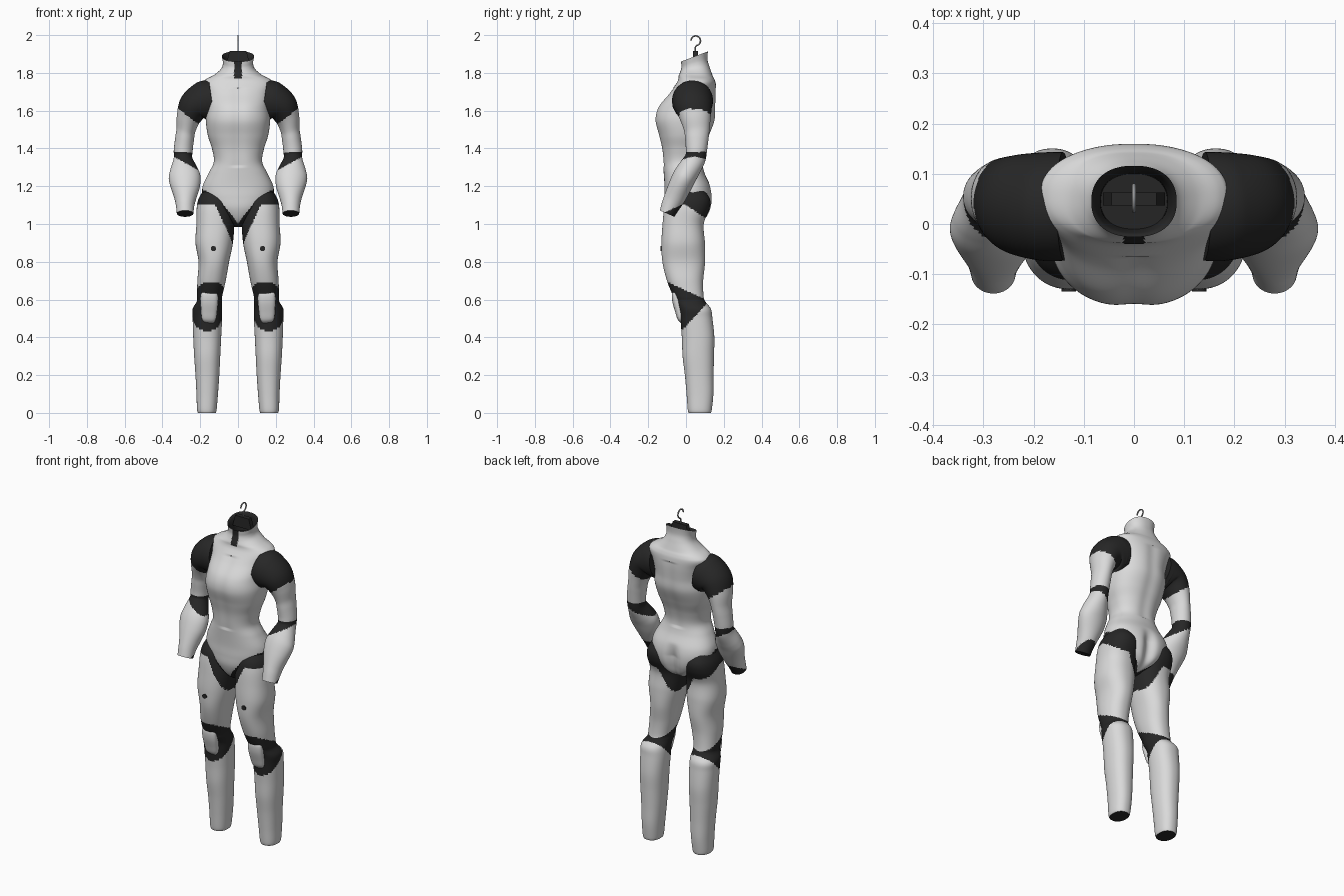
import bpy, bmesh, math
from mathutils import Vector


def material(name, r, g, b):
    m = bpy.data.materials.new(name)
    m.diffuse_color = (r, g, b, 1)
    return m


LIGHT = material("light grey", 0.70, 0.70, 0.70)
DARK = material("charcoal", 0.02, 0.02, 0.02)
METAL = material("metal grey", 0.30, 0.30, 0.30)
X, Y, Z = Vector((1, 0, 0)), Vector((0, 1, 0)), Vector((0, 0, 1))


def spline(keys, steps):
    """Catmull-Rom resampling of key tuples."""
    out, n = [], len(keys)
    for i in range(n - 1):
        p0, p1, p2, p3 = (keys[max(0, min(n - 1, i + k))] for k in (-1, 0, 1, 2))
        for s in range(steps):
            t = s / steps
            out.append([0.5 * (2 * b + (c - a) * t + (2 * a - 5 * b + 4 * c - d) * t * t
                               + (3 * b - a - 3 * c + d) * t ** 3)
                        for a, b, c, d in zip(p0, p1, p2, p3)])
    return out + [list(keys[-1])]


def finish(name, bm, mats, rule=None, inside=False):
    bmesh.ops.recalc_face_normals(bm, faces=bm.faces)
    if inside:
        bmesh.ops.reverse_faces(bm, faces=bm.faces)
    bm.normal_update()
    if rule:
        for f in bm.faces:
            f.material_index = int(rule(f.calc_center_median(), f.normal))
    me = bpy.data.meshes.new(name)
    bm.to_mesh(me)
    bm.free()
    for m in mats:
        me.materials.append(m)
    ob = bpy.data.objects.new(name, me)
    bpy.context.collection.objects.link(ob)
    bpy.ops.object.select_all(action='DESELECT')
    ob.select_set(True)
    bpy.context.view_layer.objects.active = ob
    bpy.ops.object.shade_smooth_by_angle(angle=math.radians(45))
    return ob


def loft(name, keys, mats, rule=None, seg=64, steps=6, power=2.0, ref=None,
         side=1, shape=None, cap_end=True, inside=False):
    """Skin through keys (x, y, z, ru, rv); rings are level unless ref is given."""
    bm = bmesh.new()
    path = spline(keys, steps)
    cs = [Vector(p[:3]) for p in path]
    rings = []
    for i, p in enumerate(path):
        u, v = X, Y
        if ref:
            t = (cs[min(i + 1, len(cs) - 1)] - cs[max(i - 1, 0)]).normalized()
            v = (ref - t * ref.dot(t)).normalized()
            u = v.cross(t)
        ring = []
        for k in range(seg):
            a = 2 * math.pi * k / seg
            c, s = math.cos(a), math.sin(a)
            co = cs[i] + u * p[3] * math.copysign(abs(c) ** (2 / power), c) \
                + v * p[4] * math.copysign(abs(s) ** (2 / power), s)
            if shape:
                co = shape(co)
            ring.append(bm.verts.new((co.x * side, co.y, co.z)))
        rings.append(ring)
    for a, b in zip(rings, rings[1:]):
        for k in range(seg):
            bm.faces.new((a[k], a[(k + 1) % seg], b[(k + 1) % seg], b[k]))
    bm.faces.new(rings[0])
    if cap_end:
        bm.faces.new(rings[-1])
    # rules are written for the +x side
    r = (lambda c, n: rule(Vector((c.x * side, c.y, c.z)), n)) if rule else None
    return finish(name, bm, mats, r, inside)


def level(rows):
    return [(x, y, z, ru, rv) for z, x, y, ru, rv in rows]


# Torso: slanted collar, soft groove down the back
def torso_shape(co):
    co = co.copy()
    k = max(0.0, min(1.0, (co.z - 1.78) / 0.09))
    z0 = co.z
    co.z += k * 0.38 * (co.y - 0.045)
    groove = math.exp(-(co.x / 0.035) ** 2)
    if co.y > 0.03 and z0 < 1.22:
        co.y -= 0.028 * groove * min(1, (1.22 - z0) / 0.08)
    elif 1.3 < z0 < 1.72:
        co.y -= math.copysign(0.006, co.y) * groove
    return co


def torso_rule(c, n):
    ax = abs(c.x)
    zipper = ax < 0.021 and c.y < 0.04 and c.z > 1.77
    hip = c.z < 1.0 + 1.55 * ax - 3.1 * ax * ax - 0.6 * max(0, c.y)
    return zipper or hip


loft("torso", level([
    (0.985, 0, 0.0, 0.02, 0.05), (1.02, 0, 0.012, 0.065, 0.10),
    (1.08, 0, 0.012, 0.145, 0.124), (1.14, 0, 0.013, 0.185, 0.128),
    (1.20, 0, 0.008, 0.187, 0.122), (1.27, 0, -0.010, 0.155, 0.108),
    (1.33, 0, -0.018, 0.128, 0.105), (1.40, 0, -0.015, 0.138, 0.115),
    (1.47, 0, -0.010, 0.160, 0.136), (1.55, 0, -0.005, 0.170, 0.160),
    (1.62, 0, 0.005, 0.163, 0.153), (1.69, 0, 0.035, 0.170, 0.126),
    (1.74, 0, 0.052, 0.188, 0.106), (1.765, 0, 0.055, 0.172, 0.096),
    (1.79, 0, 0.050, 0.125, 0.088), (1.82, 0, 0.047, 0.090, 0.077),
    (1.85, 0, 0.045, 0.080, 0.069), (1.887, 0, 0.045, 0.085, 0.071)]),
    [LIGHT, DARK], torso_rule, seg=128, steps=8, power=2.3,
    shape=torso_shape, cap_end=False)

# Collar lining
loft("collar_lining", level([
    (1.80, 0, 0.045, 0.066, 0.055), (1.84, 0, 0.045, 0.068, 0.058),
    (1.875, 0, 0.045, 0.076, 0.063), (1.887, 0, 0.045, 0.085, 0.071)]),
    [DARK], power=2.3, shape=torso_shape, cap_end=False, inside=True)


def arm_rule(c, n):
    dx = c.x - 0.292
    shoulder = c.z > 1.57 + 0.75 * (c.x - 0.265)
    elbow = abs(c.z - (1.355 + 0.3 * dx)) < 0.025 - 0.25 * dx
    cuff = c.z < 1.068 + 0.45 * (c.y + 0.1)
    return shoulder or elbow or cuff


def leg_rule(c, n):
    hip = c.z > 1.1 - 0.65 * max(0, c.y) - 2.2 * max(0, 0.12 - c.x) and c.z > 0.86
    knee = 0.46 + 1.08 * c.y < c.z < 0.648 - 0.47 * c.y
    sole = n.z < -0.8 and c.z < 0.02
    return hip or knee or sole


for side, tag in ((1, "left"), (-1, "right")):
    # Arm with shoulder, elbow band and cuff
    loft(tag + "_arm", [
        (0.14, 0.035, 1.655, 0.105, 0.108), (0.18, 0.035, 1.648, 0.108, 0.108),
        (0.23, 0.040, 1.622, 0.087, 0.100), (0.260, 0.050, 1.565, 0.066, 0.083),
        (0.275, 0.057, 1.50, 0.051, 0.068), (0.283, 0.057, 1.45, 0.050, 0.062),
        (0.290, 0.055, 1.39, 0.050, 0.056), (0.291, 0.048, 1.345, 0.050, 0.055),
        (0.287, 0.016, 1.29, 0.072, 0.060), (0.283, -0.008, 1.25, 0.084, 0.062),
        (0.279, -0.032, 1.20, 0.078, 0.061), (0.279, -0.060, 1.14, 0.059, 0.056),
        (0.280, -0.080, 1.10, 0.049, 0.050), (0.280, -0.100, 1.055, 0.044, 0.042)],
        [LIGHT, DARK], arm_rule, steps=8, ref=Y, side=side)

    # Leg from hip to ankle
    loft(tag + "_leg", level([
        (1.175, 0.130, 0.015, 0.055, 0.085), (1.13, 0.122, 0.012, 0.088, 0.115),
        (1.08, 0.121, 0.004, 0.098, 0.120), (1.00, 0.120, -0.015, 0.100, 0.109),
        (0.90, 0.126, -0.015, 0.099, 0.115), (0.80, 0.128, -0.012, 0.081, 0.113),
        (0.70, 0.140, -0.005, 0.075, 0.096), (0.62, 0.150, 0.012, 0.067, 0.081),
        (0.59, 0.151, 0.022, 0.067, 0.080), (0.55, 0.162, 0.047, 0.078, 0.085),
        (0.50, 0.162, 0.055, 0.078, 0.085), (0.40, 0.163, 0.064, 0.074, 0.086),
        (0.30, 0.163, 0.065, 0.069, 0.083), (0.20, 0.162, 0.070, 0.063, 0.076),
        (0.10, 0.163, 0.074, 0.057, 0.071), (0.02, 0.165, 0.073, 0.052, 0.064),
        (0.0, 0.165, 0.073, 0.047, 0.059)]),
        [LIGHT, DARK], leg_rule, seg=96, steps=10, power=2.25, side=side)

    # Knee pad
    loft(tag + "_knee_pad", [
        (0.152, -0.056, 0.645, 0.030, 0.010), (0.152, -0.055, 0.630, 0.043, 0.020),
        (0.152, -0.047, 0.590, 0.046, 0.025), (0.153, -0.034, 0.540, 0.043, 0.024),
        (0.154, -0.024, 0.500, 0.038, 0.021), (0.155, -0.018, 0.480, 0.026, 0.010)],
        [LIGHT], seg=32, power=2.6, ref=Y, side=side)

    # Small round patch on the thigh
    loft(tag + "_thigh_patch", [
        (0.13 * side, -0.125, 0.87, 0.014, 0.014),
        (0.13 * side, -0.134, 0.87, 0.014, 0.014)],
        [DARK], seg=20, steps=1, ref=Z)

# Hanger: bar inside the collar and a wire hook
bm = bmesh.new()
bmesh.ops.create_cube(bm, size=1)
for v in bm.verts:
    w = 0.045 if v.co.z > 0 else 0.062
    v.co = Vector((math.copysign(w, v.co.x), 0.05 + v.co.y * 0.026,
                   1.915 if v.co.z > 0 else 1.85))
finish("hanger_bar", bm, [DARK])
loft("hanger_hook", [(0, y, z, 0.004, 0.004) for y, z in (
    (0.050, 1.90), (0.050, 1.925), (0.052, 1.941), (0.068, 1.951), (0.077, 1.969),
    (0.069, 1.988), (0.051, 1.996), (0.033, 1.988), (0.026, 1.971))],
    [METAL], seg=10, steps=4, ref=X)
